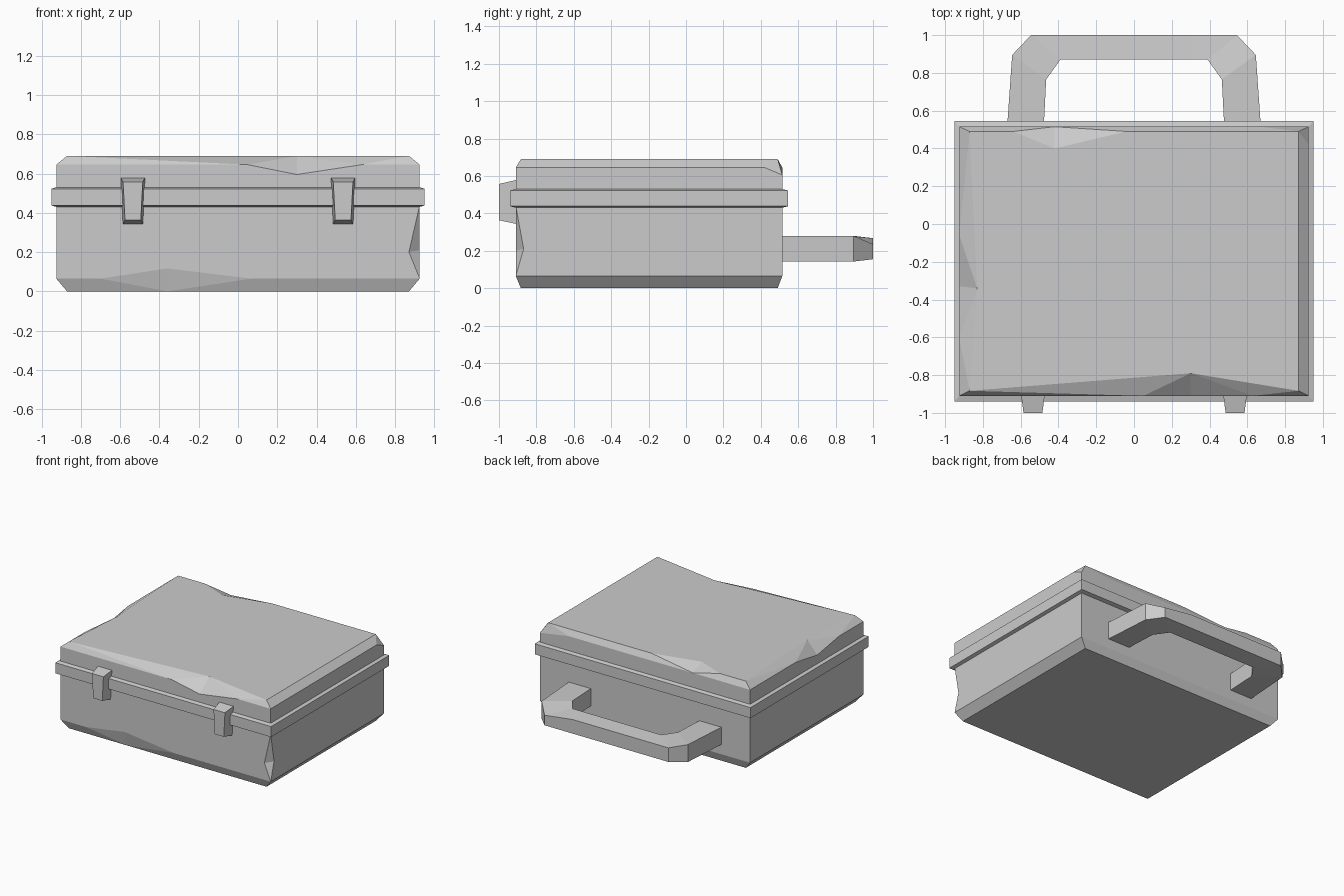
import bpy, bmesh
from mathutils import Vector

if "Cube" in bpy.data.objects:
    bpy.data.objects.remove(bpy.data.objects["Cube"])


def finish(name, bm):
    bmesh.ops.remove_doubles(bm, verts=bm.verts, dist=0.0005)
    bmesh.ops.recalc_face_normals(bm, faces=bm.faces)
    me = bpy.data.meshes.new(name)
    bm.to_mesh(me)
    bm.free()
    ob = bpy.data.objects.new(name, me)
    bpy.context.collection.objects.link(ob)
    return ob


def face(bm, pts):
    bm.faces.new([bm.verts.new(p) for p in pts])


def loft(name, rings, close=False):
    """Quads between equal rings, with caps unless the rings form a loop."""
    bm = bmesh.new()
    n = len(rings[0])
    pairs = list(zip(rings, rings[1:]))
    if close:
        pairs.append((rings[-1], rings[0]))
    else:
        face(bm, rings[0])
        face(bm, rings[-1])
    for a, b in pairs:
        for i in range(n):
            j = (i + 1) % n
            face(bm, (a[i], a[j], b[j], b[i]))
    return finish(name, bm)


def rect(x, y0, y1, z):
    return [(-x, y0, z), (x, y0, z), (x, y1, z), (-x, y1, z)]


def strip(bm, a, b):
    """Triangulate between two edge chains, always taking the shorter diagonal."""
    i = j = 0
    while i < len(a) - 1 or j < len(b) - 1:
        step_a = (Vector(a[i + 1]) - Vector(b[j])).length if i < len(a) - 1 else 9
        step_b = (Vector(b[j + 1]) - Vector(a[i])).length if j < len(b) - 1 else 9
        if step_a < step_b:
            face(bm, (a[i], b[j], a[i + 1]))
            i += 1
        else:
            face(bm, (a[i], b[j], b[j + 1]))
            j += 1


def shell(name, cap, shoulder, seam, cap_dents={}, edge_dents={}, corner_dent=None):
    """Half of the case: flat cap, chamfer with dents per side, upright walls."""
    bm = bmesh.new()
    outline = []
    for s in range(4):
        t = (s + 1) % 4
        inner = [cap[s], *cap_dents.get(s, []), cap[t]]
        outer = [shoulder[s], *edge_dents.get(s, []), shoulder[t]]
        outline += inner[:-1]
        strip(bm, inner, outer)
        wall = outer + [seam[t]]
        if corner_dent and s == 0:
            wall.insert(-1, corner_dent[0])
        wall.append(seam[s])
        if corner_dent and s == 1:
            wall.append(corner_dent[1])
        face(bm, wall)
    if corner_dent:
        face(bm, (seam[1], *corner_dent))
        face(bm, (shoulder[1], *corner_dent))
    face(bm, outline)
    face(bm, seam)
    return finish(name, bm)


X, Y0, Y1 = 0.925, -0.91, 0.515
CX, CY0, CY1 = 0.87, -0.883, 0.49

# Lower case with dented front edge and front right corner
shell("lower_case", rect(CX, CY0, CY1, 0), rect(X, Y0, Y1, 0.065), rect(X, Y0, Y1, 0.44),
      cap_dents={0: [(-0.36, CY0, 0)]},
      edge_dents={0: [(-0.7, Y0, 0.065), (-0.36, Y0, 0.117), (0.07, Y0, 0.065)]},
      corner_dent=[(0.87, Y0, 0.2), (X, -0.868, 0.21)])

# Lid with battered top edges and a dropped back right corner
top = 0.69
lid_edge = rect(X, Y0, Y1, 0.645)
lid_edge[2] = (X, Y1, 0.605)
shell("lid", rect(CX, CY0, CY1, top), lid_edge, rect(X, Y0, Y1, 0.52),
      cap_dents={0: [(0.3, -0.79, top)],
                 2: [(-0.04, CY1, top), (-0.42, 0.4, top), (-0.64, CY1, top)],
                 3: [(-0.83, -0.34, top)]},
      edge_dents={0: [(0.05, Y0, 0.645), (0.3, Y0, 0.595), (0.63, Y0, 0.645)],
                  1: [(X, 0.42, 0.645)],
                  2: [(0.67, Y1, 0.645), (-0.42, Y1, 0.645)],
                  3: [(-X, -0.06, 0.645), (-X, -0.33, 0.6), (-X, -0.6, 0.645)]})

# Rim around the seam
loft("rim", [rect(X - 0.01, Y0 + 0.01, Y1 - 0.01, 0.43), rect(X, Y0, Y1, 0.43),
             rect(0.95, -0.94, 0.545, 0.438), rect(0.95, -0.94, 0.545, 0.522),
             rect(X, Y0, Y1, 0.53), rect(X - 0.01, Y0 + 0.01, Y1 - 0.01, 0.53)], close=True)

# Tapered latches
for side, cx in (("left", -0.535), ("right", 0.535)):
    rings = []
    for y, wt, wb, zt, zb in ((-0.9, 0.063, 0.052, 0.58, 0.342), (-1.0, 0.05, 0.04, 0.557, 0.363)):
        rings.append([(cx - wb, y, zb), (cx + wb, y, zb), (cx + wt, y, zt), (cx - wt, y, zt)])
    loft(side + "_latch", rings)

# Handle: outer and inner outline with bottom and top heights, one corner worn down
half = [((0.672, 0.51), (0.478, 0.51), 0.142, 0.28),
        ((0.645, 0.895), (0.465, 0.765), 0.142, 0.28),
        ((0.545, 1.0), (0.39, 0.87), 0.155, 0.267)]
sections = []
for sx, stations in ((-1, half), (1, half[::-1])):
    for (ox, oy), (ix, iy), zb, zt in stations:
        worn = 0.235 if sx > 0 and oy == 1.0 else zt
        sections.append([(sx * ox, oy, zb), (sx * ox, oy, worn),
                         (sx * ix, iy, 0.28), (sx * ix, iy, 0.142)])
    if sx < 0:
        sections.append([(0.3, 1.0, 0.155), (0.3, 1.0, 0.267),
                         (0.3, 0.87, 0.28), (0.3, 0.87, 0.142)])
loft("handle", sections)
